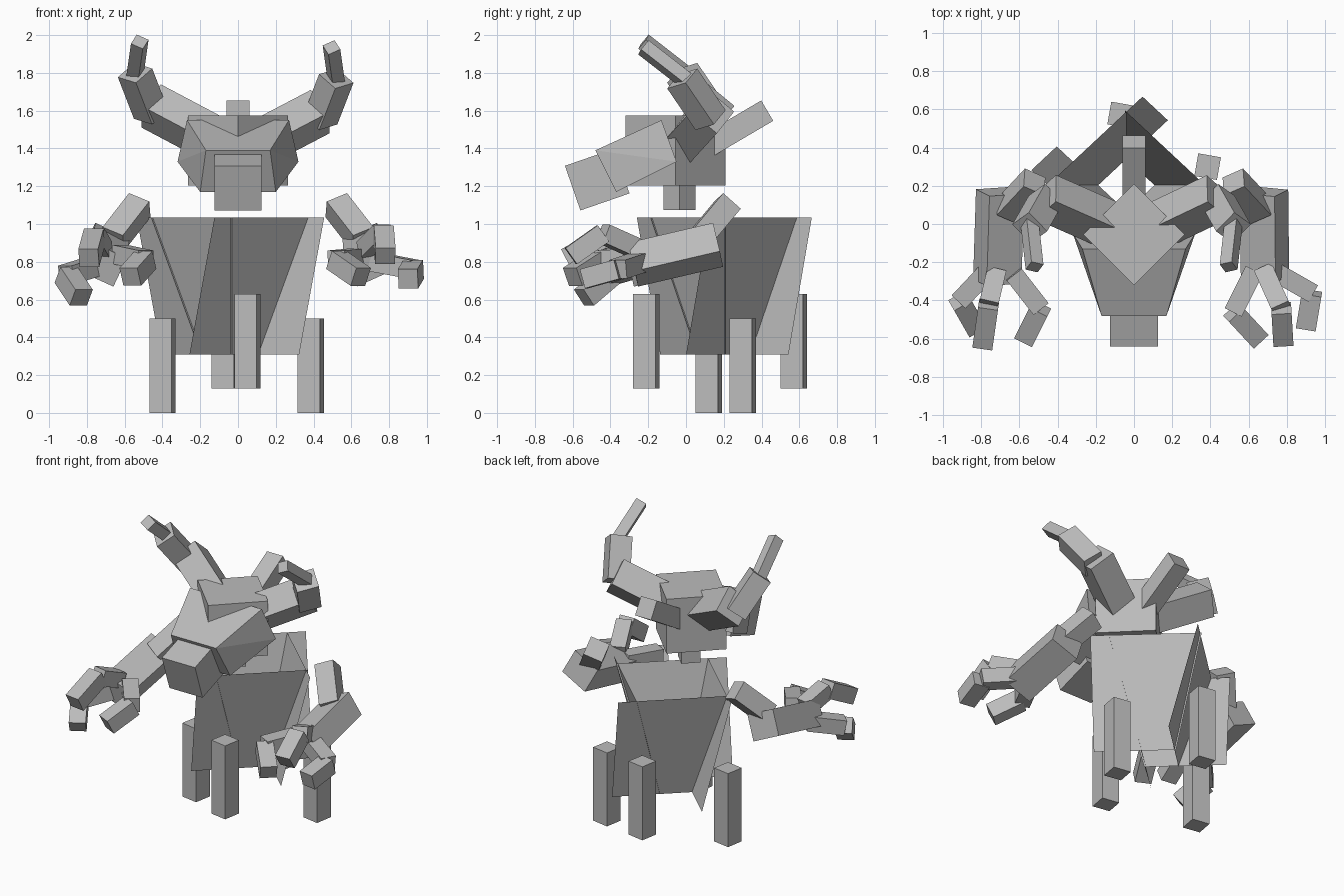
import bpy, bmesh
from math import radians
from mathutils import Vector, Matrix

cube = bpy.data.objects.get("Cube")
if cube:
    bpy.data.objects.remove(cube, do_unlink=True)

GREY = (0.5, 0.5, 0.5, 1)
stone = bpy.data.materials.new("stone grey")
stone.use_nodes = True
stone.diffuse_color = GREY
stone.node_tree.nodes["Principled BSDF"].inputs["Base Color"].default_value = GREY


def finish(name, bm):
    mesh = bpy.data.meshes.new(name)
    bm.to_mesh(mesh)
    bm.free()
    mesh.materials.append(stone)
    obj = bpy.data.objects.new(name, mesh)
    bpy.context.collection.objects.link(obj)
    return obj


def block(name, centre, size, yaw=0):
    """Upright box turned about z."""
    bm = bmesh.new()
    m = Matrix.Translation(centre) @ Matrix.Rotation(radians(yaw), 4, 'Z')
    bmesh.ops.create_cube(bm, size=1, matrix=m @ Matrix.Diagonal((*size, 1)))
    return finish(name, bm)


def beam(name, a, b, width, depth, roll=0):
    """Box running from a to b; depth is its thickness in the vertical plane."""
    a, b = Vector(a), Vector(b)
    axis = (b - a).normalized()
    side = axis.cross(Vector((0, 0, 1))).normalized()
    up = side.cross(axis)
    m = Matrix((side, axis, up)).transposed().to_4x4()
    m = Matrix.Translation((a + b) / 2) @ m @ Matrix.Rotation(radians(roll), 4, 'Y')
    bm = bmesh.new()
    bmesh.ops.create_cube(bm, size=1, matrix=m @ Matrix.Diagonal((width, (b - a).length, depth, 1)))
    return finish(name, bm)


# Head, neck, snout and crest
block("head", (0, -0.055, 1.39), (0.375, 0.375, 0.37), 45)
block("neck", (0, -0.035, 1.15), (0.12, 0.12, 0.15), 45)
beam("snout", (0, -0.60, 1.19), (0, -0.34, 1.28), 0.25, 0.25)
beam("crest", (0, 0.09, 1.40), (0, 0.43, 1.60), 0.12, 0.125)

# Muzzle: wedge widening towards the head
bm = bmesh.new()
for half, y, z in ((0.17, -0.48, 1.39), (0.20, -0.37, 1.17), (0.27, -0.13, 1.55), (0.32, -0.05, 1.33)):
    for s in (-1, 1):
        bm.verts.new((s * half, y, z))
bmesh.ops.convex_hull(bm, input=bm.verts)
bmesh.ops.dissolve_limit(bm, angle_limit=0.02, verts=bm.verts, edges=bm.edges)
finish("muzzle", bm)

# Horns, the right one held a little wider and higher
for side, s, dx, dz in (("left", 1, 0, 0), ("right", -1, 0.025, 0.03)):
    beam(f"{side}_horn_base", (s * 0.12, -0.01, 1.43 + dz / 2),
         (s * (0.435 + dx), 0.14, 1.595 + dz), 0.18, 0.18, 45)
    beam(f"{side}_horn_middle", (s * (0.435 + dx), 0.13, 1.55 + dz),
         (s * (0.52 + dx), -0.02, 1.77 + dz), 0.14, 0.13, s * 20)
    beam(f"{side}_horn_tip", (s * (0.52 + dx), 0.0, 1.76 + dz),
         (s * (0.495 + dx), -0.225, 1.935 + dz), 0.07, 0.07, s * 30)

# Skirt: four sheets leaning outwards, each running past its neighbour at one end,
# set out slightly wider than deep
TOP, BOTTOM, REACH = (0.28, 1.035), (0.1, 0.31), 0.395
for i, name in enumerate(("back_right", "back_left", "front_left", "front_right")):
    turn = (Matrix.Translation((-0.04, 0.203, 0)) @ Matrix.Diagonal((1.04, 0.97, 1, 1))
            @ Matrix.Rotation(radians(45 + 90 * i), 4, 'Z'))
    bm = bmesh.new()
    corners = []
    for (r, z), order in ((BOTTOM, 1), (TOP, -1)):
        corners += [(r, t, z) for t in (-REACH, r + 0.01)[::order]]
    bm.faces.new([bm.verts.new(turn @ Vector(c)) for c in corners])
    finish(f"{name}_skirt_panel", bm)

# Legs at the skirt corners, front and back ones raised
for name, x, y, z in (("front", 0.05, -0.21, 0.13), ("back", -0.07, 0.57, 0.13),
                      ("left", 0.385, 0.30, 0), ("right", -0.40, 0.12, 0)):
    block(f"{name}_leg", (x, y, z + 0.25), (0.12, 0.12, 0.5), -10)

# Floating arms
for side, s, back, front, reach in (("left", 1, 0.68, 0.685, -0.28), ("right", -1, 0.70, 0.715, -0.30)):
    beam(f"{side}_upper_arm", (s * 0.52, 0.22, 1.10), (s * 0.66, 0.07, 0.92), 0.125, 0.125, s * 28)
    beam(f"{side}_forearm", (s * back, 0.17, 0.89), (s * front, reach, 0.785), 0.2, 0.17, s * 25)

# Fingers, two bones each
fingers = {
    "left_inner_finger": [(0.63, -0.24, 0.82), (0.52, -0.46, 0.81), (0.65, -0.60, 0.72)],
    "left_middle_finger": [(0.68, -0.24, 0.86), (0.77, -0.44, 0.95), (0.78, -0.61, 0.83)],
    "left_outer_finger": [(0.72, -0.24, 0.80), (0.93, -0.36, 0.76), (0.90, -0.54, 0.71)],
    "right_inner_finger": [(-0.63, -0.26, 0.84), (-0.49, -0.44, 0.81), (-0.57, -0.60, 0.72)],
    "right_middle_finger": [(-0.72, -0.25, 0.86), (-0.76, -0.42, 0.93), (-0.79, -0.63, 0.82)],
    "right_outer_finger": [(-0.75, -0.23, 0.78), (-0.91, -0.40, 0.73), (-0.83, -0.54, 0.61)],
}
for name, (knuckle, joint, tip) in fingers.items():
    beam(f"{name}_base", knuckle, joint, 0.10, 0.10)
    beam(f"{name}_tip", joint, tip, 0.105, 0.105)
